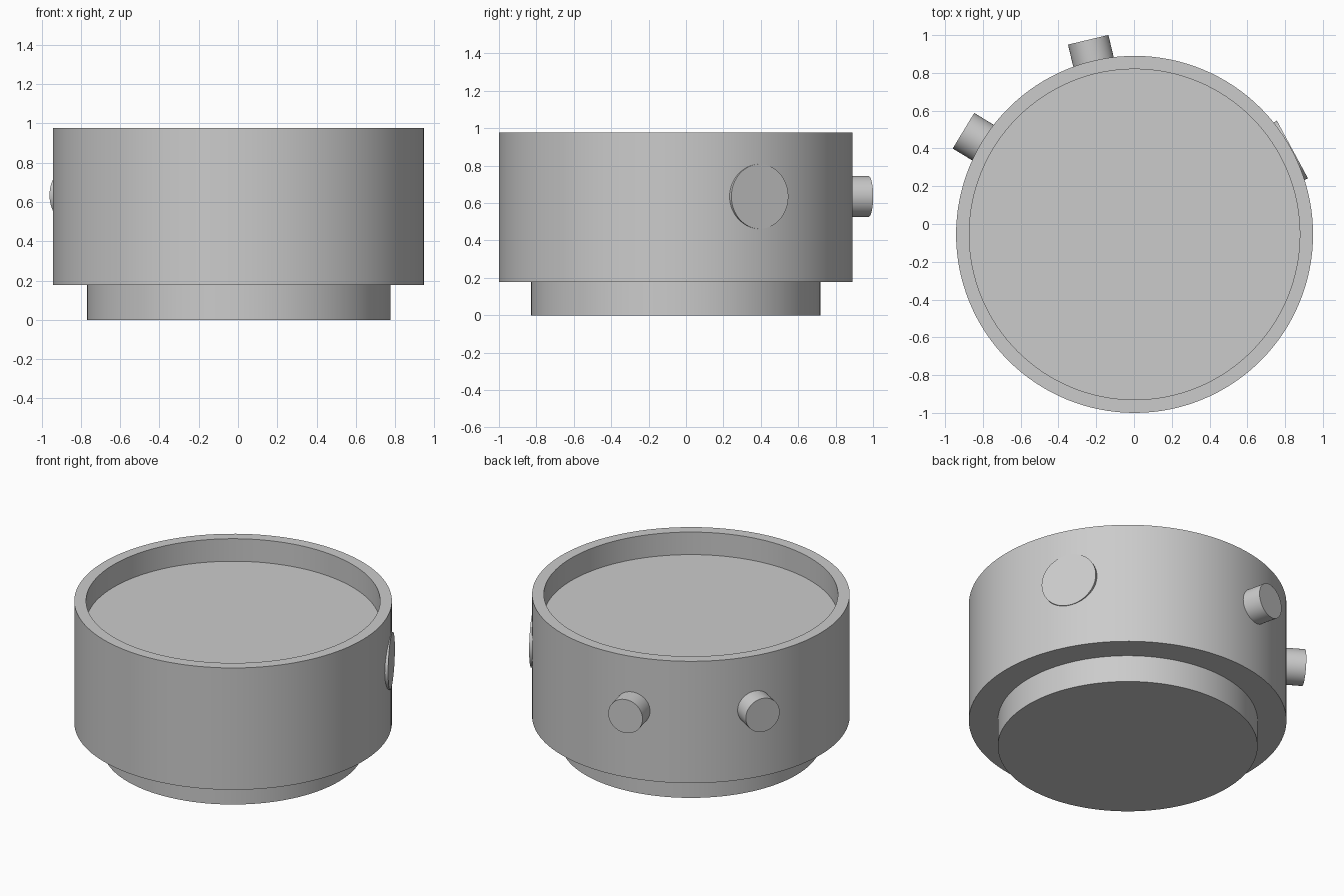
import bpy
import bmesh
import math
from mathutils import Matrix, Vector

cube = bpy.data.objects.get("Cube")
if cube:
    bpy.data.objects.remove(cube, do_unlink=True)

CENTRE = Vector((0.003, -0.055, 0))
SEGMENTS = 128

grey = bpy.data.materials.new("plain grey")
grey.use_nodes = True
colour = (0.6, 0.6, 0.6, 1)
grey.diffuse_color = colour
grey.node_tree.nodes["Principled BSDF"].inputs["Base Color"].default_value = colour


def finish(name, bm):
    """Turn a bmesh into a smooth-shaded object with sharp edges kept."""
    bmesh.ops.recalc_face_normals(bm, faces=bm.faces)
    mesh = bpy.data.meshes.new(name)
    bm.to_mesh(mesh)
    bm.free()
    mesh.materials.append(grey)
    obj = bpy.data.objects.new(name, mesh)
    bpy.context.collection.objects.link(obj)
    bpy.ops.object.select_all(action="DESELECT")
    obj.select_set(True)
    bpy.context.view_layer.objects.active = obj
    bpy.ops.object.shade_smooth_by_angle(angle=math.radians(30))
    return obj


def lathe(name, profile):
    """Spin a (radius, height) profile about the upright axis."""
    bm = bmesh.new()
    verts = [bm.verts.new((r, 0, z)) for r, z in profile]
    edges = [bm.edges.new(pair) for pair in zip(verts, verts[1:])]
    bmesh.ops.spin(bm, geom=verts + edges, axis=(0, 0, 1), cent=(0, 0, 0),
                   angle=math.tau, steps=SEGMENTS, use_duplicate=False)
    bmesh.ops.remove_doubles(bm, verts=bm.verts, dist=0.0001)
    bmesh.ops.translate(bm, verts=bm.verts, vec=CENTRE)
    return finish(name, bm)


def radial_peg(name, degrees, radius, inner, outer, z):
    """Cylinder pointing outward from the wall at a given bearing."""
    turn = Matrix.Rotation(math.radians(degrees), 4, "Z")
    lay = Matrix.Rotation(math.pi / 2, 4, "Y")
    move = Matrix.Translation(((inner + outer) / 2, 0, z))
    bm = bmesh.new()
    bmesh.ops.create_cone(bm, cap_ends=True, segments=64, radius1=radius,
                          radius2=radius, depth=outer - inner,
                          matrix=Matrix.Translation(CENTRE) @ turn @ move @ lay)
    return finish(name, bm)


# Drum with a stepped foot and a shallow recess in the top
lathe("case_body", [(0, 0), (0.773, 0), (0.773, 0.177), (0.945, 0.177),
                    (0.945, 0.977), (0.875, 0.977), (0.875, 0.829), (0, 0.829)])

# Two round buttons and one flat round plate on the side wall
PEG_HEIGHT = 0.635
radial_peg("back_button", 103.4, 0.11, 0.9, 1.059, PEG_HEIGHT)
radial_peg("right_button", 148.8, 0.11, 0.9, 1.059, PEG_HEIGHT)
radial_peg("side_plate", 28.3, 0.173, 0.89, 0.949, PEG_HEIGHT)
